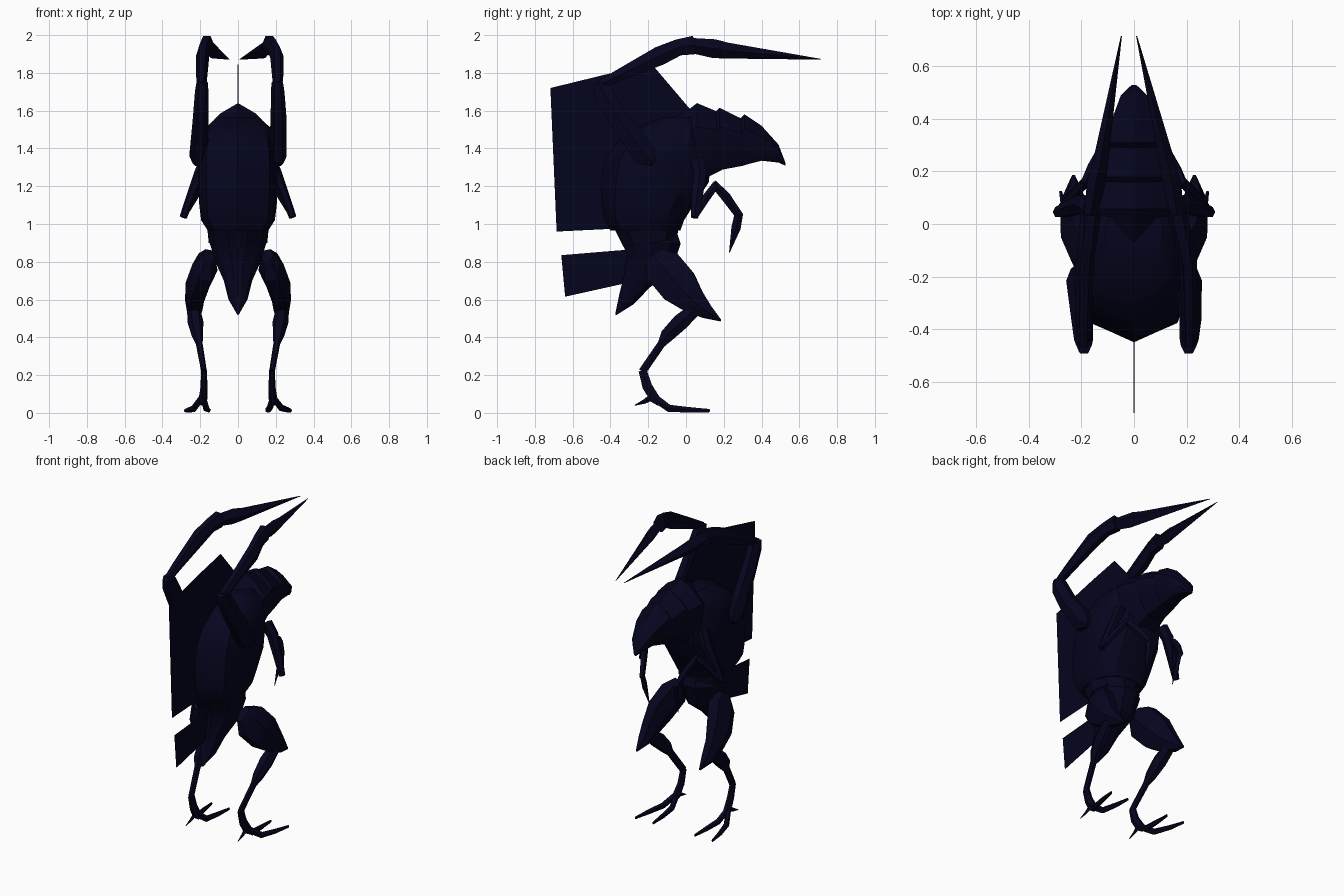
import bpy, bmesh, math
from mathutils import Vector

mat = bpy.data.materials.new("midnight_navy")
mat.diffuse_color = (0.0015, 0.0015, 0.0135, 1)


def loft(name, rings, angle=30):
    """Skin a list of equal-length point rings and cap both ends."""
    bm = bmesh.new()
    vs = [[bm.verts.new(p) for p in r] for r in rings]
    n = len(rings[0])
    for a, b in zip(vs, vs[1:]):
        for i in range(n):
            j = (i + 1) % n
            bm.faces.new((a[i], a[j], b[j], b[i]))
    bm.faces.new(vs[0])
    bm.faces.new(vs[-1])
    bmesh.ops.recalc_face_normals(bm, faces=bm.faces)
    me = bpy.data.meshes.new(name)
    bm.to_mesh(me)
    bm.free()
    me.materials.append(mat)
    ob = bpy.data.objects.new(name, me)
    bpy.context.collection.objects.link(ob)
    bpy.ops.object.select_all(action='DESELECT')
    ob.select_set(True)
    bpy.context.view_layer.objects.active = ob
    bpy.ops.object.shade_smooth_by_angle(angle=math.radians(angle))
    return ob


def limb(name, side, joints, sides=6):
    """Tapered limb through joints (x, y, z, half width, half depth)."""
    pts = [Vector((j[0] * side, j[1], j[2])) for j in joints]
    rings = []
    for i, (p, j) in enumerate(zip(pts, joints)):
        t = (pts[min(i + 1, len(pts) - 1)] - pts[max(i - 1, 0)]).normalized()
        u = Vector((1, 0, 0))
        u = (u - t * u.dot(t)).normalized()
        v = t.cross(u)
        rings.append([p + u * j[3] * math.cos(a) + v * j[4] * math.sin(a)
                      for a in (math.tau * k / sides for k in range(sides))])
    return loft(name, rings)


def plate(name, sections):
    """Roof-ridged head shell from (y, top, bottom, half width)."""
    shape = [(0, 1), (0.58, 0.87), (1, 0.7), (0.92, 0.3), (0.45, 0),
             (-0.45, 0), (-0.92, 0.3), (-1, 0.7), (-0.58, 0.87)]
    return loft(name, [[(w * a, y, b + (t - b) * h) for a, h in shape]
                       for y, t, b, w in sections])


def fin(name, outline):
    """Thin upright fin in the centre plane."""
    return loft(name, [[(x, y, z) for y, z in outline] for x in (-0.0015, 0.0015)])


# Torso: keeled back and rounded chest; (z, back y, front y, half width)
shell = [(0, 0), (0.42, 0.07), (0.8, 0.14), (0.97, 0.35), (1, 0.55),
         (0.92, 0.77), (0.57, 0.94), (0, 1)]
shell += [(-a, b) for a, b in reversed(shell[1:-1])]
torso = [(0.965, -0.40, -0.03, 0.16), (1.02, -0.43, -0.01, 0.195),
         (1.10, -0.445, 0.04, 0.205), (1.22, -0.45, 0.12, 0.21),
         (1.34, -0.43, 0.135, 0.21), (1.43, -0.37, 0.13, 0.2),
         (1.51, -0.26, 0.11, 0.172), (1.565, -0.13, 0.06, 0.11)]
loft("torso", [[(w * a, y0 + (y1 - y0) * b, z) for a, b in shell]
               for z, y0, y1, w in torso])

# Waist and pelvis
limb("waist", 1, [(0, -0.19, 0.90, 0.155, 0.15), (0, -0.205, 1.0, 0.165, 0.185)], 10)
limb("pelvis", 1, [(0, -0.19, 0.94, 0.12, 0.15), (0, -0.185, 0.90, 0.15, 0.165),
                   (0, -0.195, 0.80, 0.12, 0.135), (0, -0.26, 0.70, 0.075, 0.08),
                   (0, -0.315, 0.60, 0.05, 0.048), (0, -0.372, 0.52, 0.004, 0.004)], 10)

# Head: three overlapping ridged plates ending in a beak
plate("neck_plate", [(-0.08, 1.56, 1.25, 0.13), (0.02, 1.61, 1.23, 0.155),
                     (0.058, 1.64, 1.22, 0.162), (0.19, 1.585, 1.285, 0.125)])
plate("crown_plate", [(0.14, 1.58, 1.30, 0.115), (0.178, 1.615, 1.285, 0.13),
                      (0.31, 1.55, 1.31, 0.10)])
plate("beak", [(0.27, 1.54, 1.32, 0.09), (0.31, 1.58, 1.312, 0.103),
               (0.40, 1.52, 1.335, 0.083), (0.49, 1.42, 1.325, 0.05),
               (0.528, 1.32, 1.308, 0.01)])

# Back fin and tail fin
fin("back_fin", [(-0.685, 0.96), (-0.38, 0.975), (-0.2, 1.3), (0.02, 1.61),
                 (-0.18, 1.845), (-0.39, 1.80), (-0.718, 1.72)])
fin("tail_fin", [(-0.64, 0.615), (-0.19, 0.715), (-0.2, 0.87), (-0.36, 0.86),
                 (-0.66, 0.835)])

for side, tag in ((-1, "left"), (1, "right")):
    # Raised scythe arm, the right one held slightly wider
    e = 0.02 if side > 0 else 0.002
    limb(tag + "_scythe_upper_arm", side, [
        (0.21, -0.17, 1.32, 0.03, 0.02), (0.21, -0.215, 1.36, 0.048, 0.07),
        (0.195 + e, -0.36, 1.56, 0.042, 0.062), (0.19 + e, -0.44, 1.70, 0.036, 0.058),
        (0.188 + e, -0.462, 1.75, 0.03, 0.038)])
    limb(tag + "_scythe_forearm", side, [
        (0.19 + e, -0.46, 1.735, 0.025, 0.025), (0.19 + e, -0.36, 1.785, 0.03, 0.035),
        (0.185 + e, -0.14, 1.89, 0.035, 0.058), (0.172 + e * 0.5, -0.04, 1.935, 0.035, 0.05),
        (0.165, 0.04, 1.947, 0.04, 0.056)])
    tip = 0.01 if side > 0 else 0.048
    limb(tag + "_scythe_blade", side, [
        (0.165, 0.03, 1.945, 0.025, 0.04), (0.145, 0.15, 1.928, 0.035, 0.05),
        (0.13, 0.22, 1.918, 0.03, 0.042), (tip, 0.715, 1.872, 0.002, 0.002)], 4)

    # Small folded arm with hooked claw
    limb(tag + "_small_upper_arm", side, [
        (0.165, 0.06, 1.34, 0.035, 0.04), (0.20, 0.075, 1.27, 0.032, 0.04),
        (0.245, 0.06, 1.16, 0.024, 0.035), (0.29, 0.045, 1.035, 0.02, 0.022)])
    limb(tag + "_small_forearm", side, [
        (0.288, 0.045, 1.04, 0.015, 0.02), (0.24, 0.10, 1.13, 0.022, 0.025),
        (0.185, 0.16, 1.21, 0.018, 0.022)])
    limb(tag + "_small_hand", side, [
        (0.19, 0.145, 1.215, 0.018, 0.02), (0.16, 0.21, 1.145, 0.02, 0.027),
        (0.122, 0.285, 1.04, 0.016, 0.022)], 5)
    limb(tag + "_small_claw", side, [
        (0.122, 0.28, 1.055, 0.015, 0.022), (0.115, 0.265, 0.98, 0.012, 0.025),
        (0.105, 0.23, 0.85, 0.002, 0.002)], 4)

    # Leg: heavy thigh with knee point, thin shin
    limb(tag + "_thigh", side, [
        (0.155, -0.17, 0.83, 0.035, 0.06), (0.175, -0.12, 0.77, 0.07, 0.12),
        (0.215, -0.04, 0.675, 0.065, 0.12), (0.23, 0.04, 0.59, 0.05, 0.08),
        (0.23, 0.11, 0.535, 0.04, 0.045), (0.23, 0.185, 0.488, 0.006, 0.005)])
    limb(tag + "_shin", side, [
        (0.235, 0.05, 0.55, 0.035, 0.04), (0.225, -0.03, 0.48, 0.042, 0.05),
        (0.215, -0.10, 0.41, 0.03, 0.042), (0.205, -0.13, 0.365, 0.018, 0.024),
        (0.18, -0.23, 0.22, 0.015, 0.024)])
    limb(tag + "_ankle", side, [
        (0.18, -0.23, 0.225, 0.016, 0.025), (0.18, -0.205, 0.14, 0.018, 0.03),
        (0.185, -0.165, 0.075, 0.023, 0.03), (0.187, -0.14, 0.05, 0.016, 0.018)])

    # Two long toes and a rear spur
    for toe, x1, x2 in (("inner", 0.168, 0.152), ("outer", 0.232, 0.28)):
        limb(f"{tag}_{toe}_toe", side, [
            (0.186, -0.175, 0.085, 0.016, 0.022), (x1, -0.09, 0.024, 0.017, 0.02),
            (x2 * 0.6 + x1 * 0.4, 0.02, 0.016, 0.015, 0.015),
            (x2, 0.125, 0.012, 0.006, 0.009)], 5)
    limb(tag + "_rear_spur", side, [
        (0.185, -0.17, 0.09, 0.016, 0.02), (0.188, -0.22, 0.06, 0.01, 0.012),
        (0.19, -0.272, 0.04, 0.002, 0.002)], 4)
